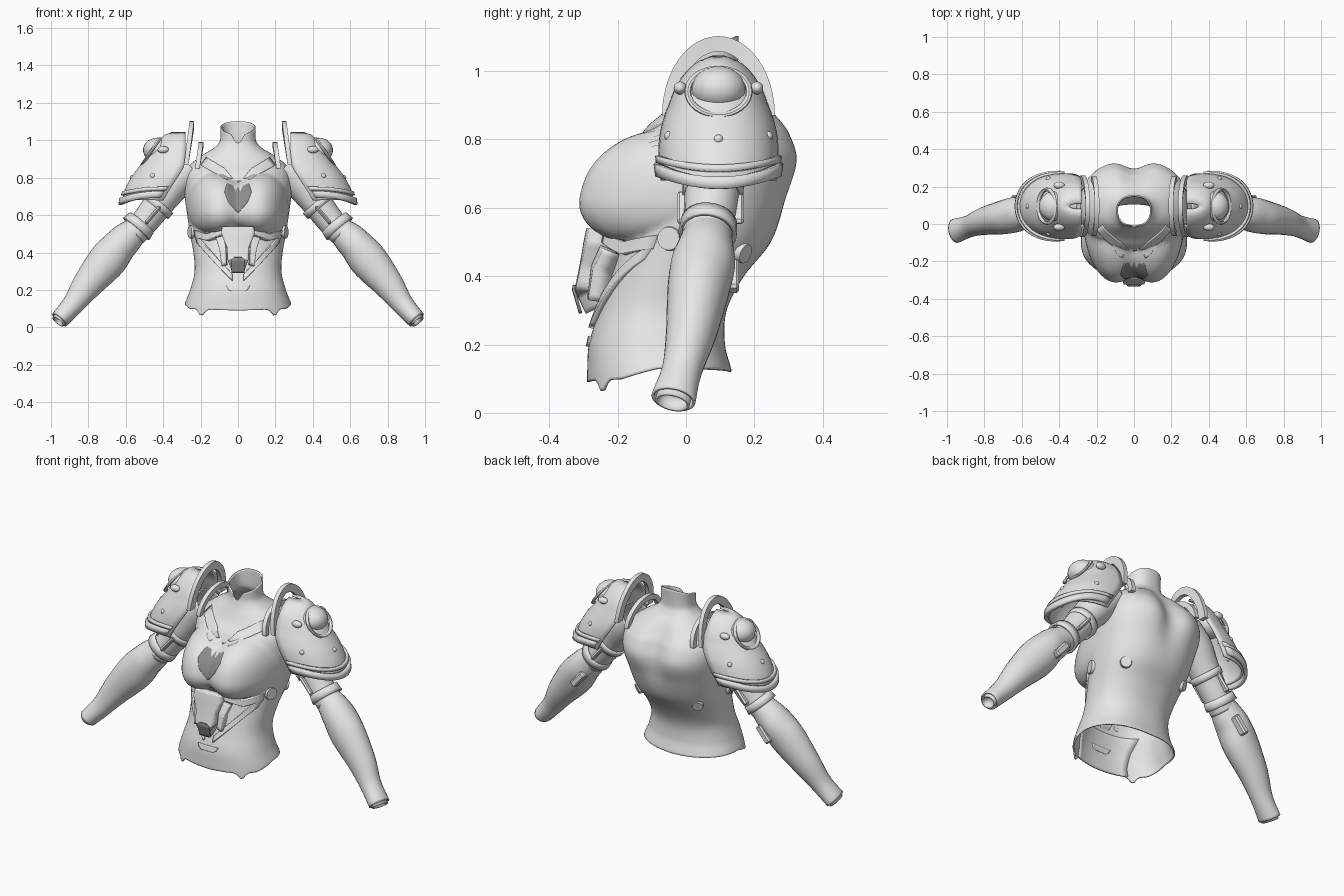
import bpy, bmesh, math
from mathutils import Vector

if "Cube" in bpy.data.objects:
    bpy.data.objects.remove(bpy.data.objects["Cube"])


def material(name, v):
    m = bpy.data.materials.new(name)
    m.diffuse_color = (v, v, v, 1)
    m.use_nodes = True
    m.node_tree.nodes["Principled BSDF"].inputs["Base Color"].default_value = m.diffuse_color
    return m


GREY = material("plain grey", 0.8)
DARK = material("dark grey", 0.27)


def curve(rows, t):
    """Smooth interpolation of table rows keyed by their first column."""
    t = min(max(t, rows[0][0]), rows[-1][0])
    i = 0
    while i < len(rows) - 2 and t > rows[i + 1][0]:
        i += 1
    a, b = rows[i], rows[i + 1]
    p, q = rows[max(i - 1, 0)], rows[min(i + 2, len(rows) - 1)]
    h = b[0] - a[0]
    s = (t - a[0]) / h
    out = []
    for k in range(1, len(a)):
        ma = (b[k] - p[k]) / (b[0] - p[0]) * h
        mb = (q[k] - a[k]) / (q[0] - a[0]) * h
        out.append((2*s**3 - 3*s*s + 1) * a[k] + (s**3 - 2*s*s + s) * ma
                   + (3*s*s - 2*s**3) * b[k] + (s**3 - s*s) * mb)
    return out


def finish(name, bm, mat=GREY, thick=0, offset=0, mirror=False, angle=35):
    me = bpy.data.meshes.new(name)
    bm.to_mesh(me)
    bm.free()
    ob = bpy.data.objects.new(name, me)
    bpy.context.collection.objects.link(ob)
    me.materials.append(mat)
    bpy.ops.object.select_all(action='DESELECT')
    ob.select_set(True)
    bpy.context.view_layer.objects.active = ob
    bpy.ops.object.shade_smooth_by_angle(angle=math.radians(angle))
    if thick:
        m = ob.modifiers.new("thickness", 'SOLIDIFY')
        m.thickness, m.offset = thick, offset
    if mirror:
        ob.modifiers.new("mirror", 'MIRROR')
    return ob


def grid(rows, closed=False):
    """Quad mesh through equal-length rows of points."""
    bm = bmesh.new()
    vs = [[bm.verts.new(p) for p in r] for r in rows]
    n = len(rows[0])
    for r0, r1 in zip(vs, vs[1:]):
        for j in range(n if closed else n - 1):
            k = (j + 1) % n
            bm.faces.new((r0[j], r0[k], r1[k], r1[j]))
    bm.normal_update()
    return bm


# Torso: height, half width, front y, back y
TORSO = [(.05, .295, -.285, .14), (.12, .282, -.285, .13), (.2, .252, -.28, .11),
         (.3, .228, -.25, .115), (.4, .235, -.22, .165), (.5, .252, -.195, .245),
         (.63, .272, -.17, .30), (.74, .285, -.15, .337), (.82, .28, -.115, .312),
         (.87, .25, -.07, .272), (.92, .185, -.04, .225), (.96, .12, -.02, .18),
         (1.0, .092, -.01, .155), (1.12, .094, -.015, .15)]
P = 2.3


def surface(x, z, front=True, bust=True):
    w, yf, yb = curve(TORSO, z)
    yc = (yf + yb) / 2
    k = (1 - min(1, abs(x) / w) ** P) ** (1 / P)
    if not front:
        groove = .05 * math.exp(-(x / .075) ** 2 - ((z - .78) / .15) ** 2)
        return yc + (yb - yc) * k - groove
    dz = (z - .63) / (.19 if z > .63 else .125)
    q = ((math.hypot(x, .035) - .13) / .142) ** 2 + dz * dz
    return yc + (yf - yc) * k - (.15 * max(0, 1 - q) ** .58 if bust else 0)


rows, N, M = [], 96, 110
for i in range(M + 1):
    row = []
    for j in range(N):
        a = 2 * math.pi * j / N
        c, s = math.cos(a), math.sin(a)
        lo = .12 + .01 * abs(c) - (.03 if s < 0 else 0) * min(1, -s * 2)
        lo -= .035 * math.exp(-((abs(c) - .63) / .07) ** 2) * (s < 0)
        hi = 1.068 + .034 * s - .05 * math.exp(-(c / .25) ** 2) * (s < 0)
        z = lo + (hi - lo) * i / M
        x = curve(TORSO, z)[0] * math.copysign(abs(c) ** (2 / P), c)
        row.append((x, surface(x, z, s < 0), z))
    rows.append(row)
finish("torso", grid(rows, True), thick=.008, angle=60)


def plate(name, A, B, lifts, mirror=True, mat=GREY, depth=.02, bust=True):
    """Plate following the torso front between two outline paths (x, z)."""
    rows, sub, n = [], 5, 12
    for i in range(len(A) - 1):
        for k in range(sub + (i == len(A) - 2)):
            t = k / sub
            a = Vector(A[i]).lerp(Vector(A[i + 1]), t)
            b = Vector(B[i]).lerp(Vector(B[i + 1]), t)
            lift = lifts[i] + (lifts[i + 1] - lifts[i]) * t
            pts = [a.lerp(b, j / n) for j in range(n + 1)]
            rows.append([(p.x, surface(p.x, p.y, True, bust) - lift, p.y) for p in pts])
    bm = grid(rows)
    if sum(f.normal.y for f in bm.faces) > 0:
        bmesh.ops.reverse_faces(bm, faces=bm.faces)
    return finish(name, bm, mat, depth, -1, mirror)


def mid_plate(name, pts, lifts, mat=GREY, depth=.02, bust=True):
    """Plate across the centre line from (half width, z) points."""
    return plate(name, [(-x, z) for x, z in pts], pts, lifts, False, mat, depth, bust)


# Chest and belly armour
mid_plate("chest_inset", [(.03, .785), (.06, .765), (.072, .725), (.05, .67), (.005, .615)],
          [.008] * 5, DARK, .009)
plate("collar_plate", [(.03, .80), (.07, .85), (.17, .91)], [(.06, .79), (.11, .82), (.20, .87)],
      [.012, .016, .016])
mid_plate("belly_plate", [(.085, .54), (.09, .50), (.06, .43), (.055, .36), (.03, .29)],
          [.105, .105, .10, .095, .04], depth=.09, bust=False)
mid_plate("belly_inset", [(.022, .375), (.038, .36), (.034, .29)], [.104, .102, .06], DARK, .009)
plate("belly_claw", [(.08, .49), (.065, .43), (.062, .34)], [(.12, .48), (.10, .42), (.088, .33)],
      [.06, .07, .055], depth=.06, bust=False)
plate("rib_band", [(.08, .53), (.17, .50), (.238, .52)], [(.08, .50), (.17, .465), (.232, .48)],
      [.06, .035, .02], depth=.04, bust=False)
plate("side_strap", [(.236, .50), (.13, .39), (.03, .285)], [(.22, .45), (.12, .34), (.03, .25)],
      [.02, .022, .02], bust=False)
mid_plate("navel_plate", [(.065, .225), (.055, .205), (.04, .195)], [.012] * 3)
mid_plate("hip_panel", [(.19, .30), (.172, .22), (.165, .14), (.172, .095)], [.003] * 4, depth=.008)


# Discs and studs
def disc(name, pos, normal, r, depth):
    bm = bmesh.new()
    bmesh.ops.create_cone(bm, cap_ends=True, segments=20, radius1=r, radius2=r * .85, depth=depth)
    rot = Vector(normal).to_track_quat('Z', 'Y').to_matrix()
    bmesh.ops.rotate(bm, verts=bm.verts, matrix=rot, cent=(0, 0, 0))
    bmesh.ops.translate(bm, verts=bm.verts, vec=pos)
    return finish(name, bm, mirror=True)


def ball(name, pos, scale):
    bm = bmesh.new()
    bmesh.ops.create_uvsphere(bm, u_segments=24, v_segments=14, radius=1)
    bmesh.ops.scale(bm, verts=bm.verts, vec=scale)
    bmesh.ops.translate(bm, verts=bm.verts, vec=pos)
    return finish(name, bm, mirror=True, angle=60)


disc("waist_disc", (.24, -.045, .51), (1, -.35, 0), .04, .04)
disc("back_disc", (.19, surface(.19, .47, False), .47), (.7, 1, -.4), .034, .035)


# Arms: centre, radius in the front plane, radius in depth
def limb(name, keys, n=24, steps=8, thick=.008):
    rows = []
    last = len(keys) - 1
    table = [(i, *k) for i, k in enumerate(keys)]
    for i in range(last * steps + 1):
        t = i / steps
        x, y, z, ra, rb = curve(table, t)
        c = Vector((x, y, z))
        d = Vector(curve(table, min(t + .2, last))[:3]) - Vector(curve(table, max(t - .2, 0))[:3])
        u = d.cross(Vector((0, 1, 0))).normalized()
        v = u.cross(d).normalized()
        rows.append([c + u * ra * math.cos(a) + v * rb * math.sin(a)
                     for a in (2 * math.pi * j / n for j in range(n))])
    return finish(name, grid(rows, True), thick=thick, mirror=True, angle=50)


limb("upper_arm", [(.25, .10, .85, .09, .10), (.33, .095, .78, .09, .095), (.41, .08, .68, .078, .08),
                   (.49, .07, .575, .070, .072), (.56, .06, .50, .068, .07)])
limb("forearm", [(.535, .065, .53, .06, .065), (.585, .058, .485, .08, .078), (.635, .05, .435, .088, .09),
                 (.70, .035, .355, .098, .086), (.80, .015, .235, .078, .07),
                 (.88, -.012, .125, .055, .055), (.955, -.037, .04, .046, .062)])
limb("wrist_lining", [(.925, -.026, .075, .036, .046), (.962, -.04, .03, .034, .048)], steps=2)
limb("arm_cuff", [(.415, .08, .665, .084, .085), (.44, .078, .635, .082, .083)], steps=2, thick=.01)
limb("elbow_cuff", [(.515, .068, .56, .078, .076), (.545, .063, .525, .086, .08)], steps=2, thick=.012)

# Plates on the upper arm and elbow
for name, pos, size in (("arm_front_plate", (.455, .003, .60), (.06, .02, .12)),
                        ("arm_back_plate", (.47, .14, .60), (.06, .02, .12)),
                        ("elbow_guard", (.61, .12, .40), (.07, .04, .11))):
    bm = bmesh.new()
    bmesh.ops.create_cube(bm, size=1)
    bmesh.ops.scale(bm, verts=bm.verts, vec=size)
    bmesh.ops.bevel(bm, geom=bm.edges[:], offset=.008, segments=1, affect='EDGES')
    tilt = Vector((.55, 0, -.65)).to_track_quat('Z', 'Y').to_matrix()
    bmesh.ops.rotate(bm, verts=bm.verts, matrix=tilt, cent=(0, 0, 0))
    bmesh.ops.translate(bm, verts=bm.verts, vec=pos)
    finish(name, bm, mirror=True)

# Shoulder guard: height, innermost x, outermost x, half depth
GUARD = [(.64, .42, .615, .158), (.72, .375, .605, .168), (.8, .325, .565, .168), (.86, .29, .52, .155),
         (.90, .28, .49, .14), (.95, .28, .455, .12), (1.0, .28, .415, .085), (1.03, .28, .38, .045),
         (1.04, .28, .345, .015)]


def guard(z, a, off=0):
    xi, xo, ry = curve(GUARD, z)
    x = xi + (xo + off - xi) * max(0, math.cos(a)) ** .8
    return (x, .095 + (ry + off) * math.sin(a), z)


def guard_part(name, z0, z1, off, n, thick, sag=0):
    rows = []
    for i in range(n + 1):
        z = z0 + (z1 - z0) * i / n
        row = [guard(z, math.radians(a), off) for a in range(-90, 91, 6)]
        rows.append([(x, y, h + sag * ((y - .095) / .17) ** 2) for x, y, h in row])
    return finish(name, grid(rows), thick=thick, mirror=True, angle=45)


guard_part("shoulder_guard", .68, 1.04, 0, 24, .012)
guard_part("guard_upper_rim", .705, .725, .010, 1, .014, .025)
guard_part("guard_lower_rim", .655, .69, .016, 2, .018, .035)
ball("shoulder_dome", (.43, .095, .948), (.078, .08, .066))
bm = grid([[Vector((.465 + .010 * math.cos(b), 0, .94))
            + Vector((-.55 * math.sin(a) * (.085 + .010 * math.sin(b)),
                      .095 + math.cos(a) * (.09 + .010 * math.sin(b)),
                      .8 * math.sin(a) * (.085 + .010 * math.sin(b))))
            for b in (2 * math.pi * k / 8 for k in range(8))]
           for a in (2 * math.pi * k / 32 for k in range(33))], True)
finish("dome_ring", bm, mirror=True)
for side, s in (("front", -1), ("back", 1)):
    ball(side + "_dome_stud", (.40, .095 + s * .112, .95), (.03, .019, .019))
    ball(side + "_guard_stud", guard(.81, s * 1.05), (.014, .014, .014))
ball("outer_guard_stud", guard(.8, 0), (.014, .014, .014))


# Upright arches beside the neck
def arch(name, x, lean, z, ry, rz, band, width):
    rows = []
    for i in range(25):
        a = math.pi * i / 24
        c, s = math.cos(a), math.sin(a)
        xx = x - lean * s
        rows.append([(xx + dx, .095 + (ry - d) * c, z + (rz - d) * s)
                     for dx, d in ((0, 0), (width, 0), (width, band), (0, band))])
    bm = grid(rows, True)
    bmesh.ops.holes_fill(bm, edges=bm.edges[:])
    bmesh.ops.recalc_face_normals(bm, faces=bm.faces[:])
    finish(name, bm, mirror=True)


arch("shoulder_arch", .265, .03, .87, .165, .232, .045, .024)
arch("collar_arch", .205, .02, .85, .16, .14, .03, .025)
